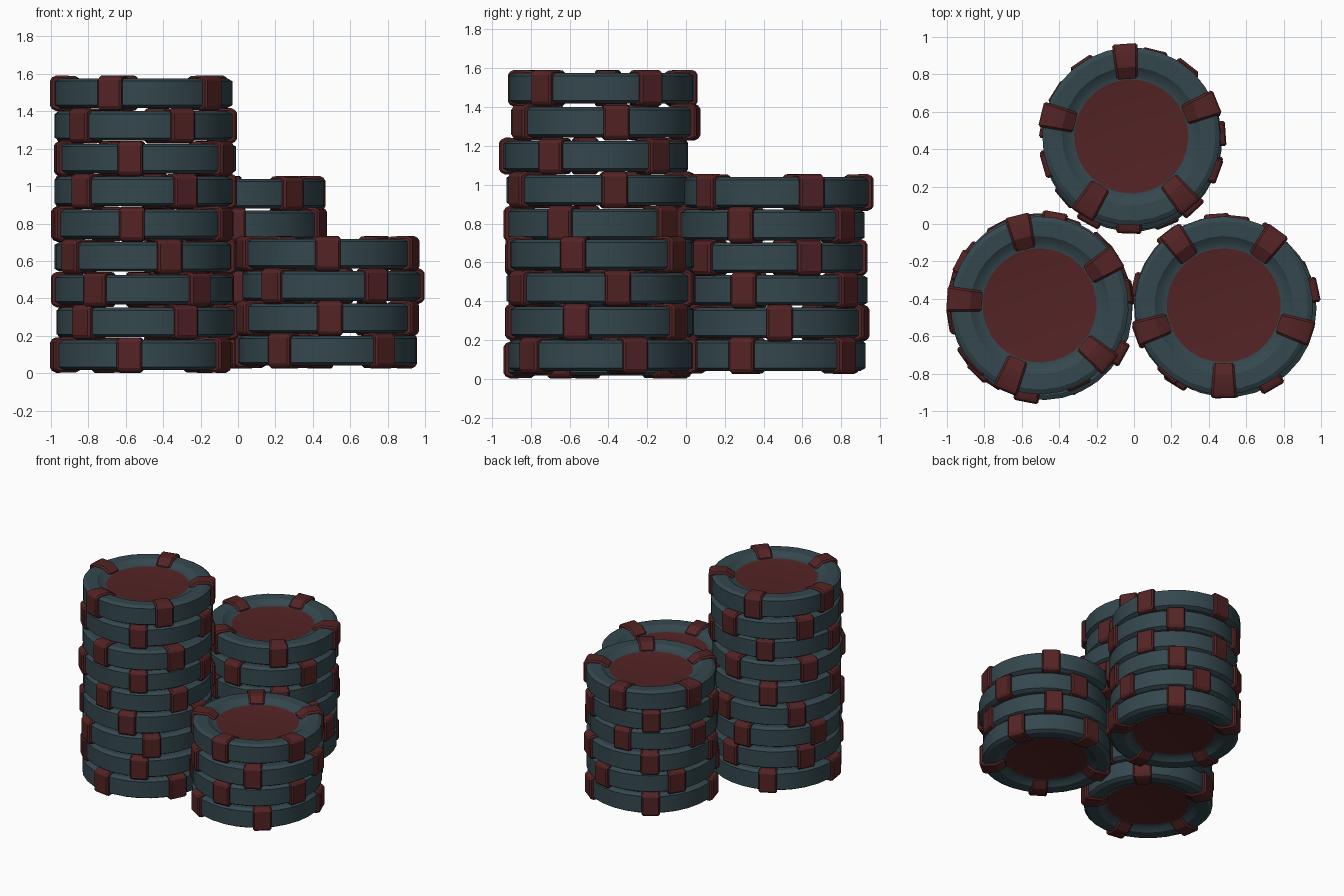
import bpy, bmesh, math
from mathutils import Matrix

if "Cube" in bpy.data.objects:
    bpy.data.objects.remove(bpy.data.objects["Cube"])


def material(name, rgb):
    m = bpy.data.materials.new(name)
    m.diffuse_color = (*rgb, 1)
    m.use_nodes = True
    m.node_tree.nodes["Principled BSDF"].inputs["Base Color"].default_value = m.diffuse_color
    return m


TEAL = material("dark teal", (0.034, 0.063, 0.075))
RED = material("dark red", (0.088, 0.017, 0.018))
SIDES = 30


def finish(bm, name, mats):
    bmesh.ops.recalc_face_normals(bm, faces=bm.faces)
    me = bpy.data.meshes.new(name)
    bm.to_mesh(me)
    bm.free()
    for m in mats:
        me.materials.append(m)
    me.polygons.foreach_set("use_smooth", [True] * len(me.polygons))
    me.set_sharp_from_angle(angle=math.radians(28))
    return me


def chip_body():
    # lathed rim with recessed red discs on both faces
    half = [(0.305, 0.045), (0.335, 0.05), (0.37, 0.076), (0.45, 0.079), (0.476, 0.064)]
    prof = half + [(r, -z) for r, z in reversed(half)]
    bm = bmesh.new()
    rings = []
    for r, z in prof:
        rings.append([bm.verts.new((r * math.cos(2 * math.pi * k / SIDES),
                                    r * math.sin(2 * math.pi * k / SIDES), z))
                      for k in range(SIDES)])
    for a, b in zip(rings, rings[1:]):
        for k in range(SIDES):
            n = (k + 1) % SIDES
            bm.faces.new((a[k], a[n], b[n], b[k]))
    for ring in (rings[0], rings[-1]):
        bm.faces.new(ring).material_index = 1
    return finish(bm, "chip_body", (TEAL, RED))


def chip_clips():
    # five tapered blocks wrapped around the rim
    half = [(0.308, 0.055), (0.37, 0.092), (0.465, 0.095), (0.496, 0.08)]
    prof = half + [(r, -z) for r, z in reversed(half)]
    bm = bmesh.new()
    for k in range(5):
        rot = Matrix.Rotation(math.radians(72 * k), 4, 'Z')
        sides = []
        for s in (-1, 1):
            sides.append([bm.verts.new(rot @ Matrix.Translation(
                (r, s * (0.055 + (r - 0.308) * 0.075), z)).translation) for r, z in prof])
        bm.faces.new(sides[0])
        bm.faces.new(sides[1])
        n = len(prof)
        for i in range(n):
            j = (i + 1) % n
            bm.faces.new((sides[0][i], sides[0][j], sides[1][j], sides[1][i]))
    bmesh.ops.recalc_face_normals(bm, faces=bm.faces)
    edges = [e for e in bm.edges if e.calc_face_angle() > math.radians(60)]
    bmesh.ops.bevel(bm, geom=edges, offset=0.011, segments=1, affect='EDGES')
    return finish(bm, "chip_clips", (RED,))


body, clips = chip_body(), chip_clips()

# stacks: first chip height, spacing, then (x, y, turn) for each chip from the bottom
stacks = {
    "left": (0.097, 0.175, [(-0.505, -0.44, 45), (-0.495, -0.44, 9), (-0.505, -0.44, 21),
                            (-0.505, -0.44, 71), (-0.5, -0.44, 46), (-0.505, -0.45, 10),
                            (-0.485, -0.465, 43), (-0.505, -0.425, 8), (-0.505, -0.435, 32)]),
    "right": (0.12, 0.173, [(0.475, -0.44, 22), (0.475, -0.435, 56),
                            (0.5, -0.45, 12), (0.48, -0.435, 54)]),
    "back": (0.12, 0.168, [(-0.01, 0.45, 52), (-0.005, 0.45, 4), (-0.01, 0.46, 52),
                           (-0.01, 0.435, 25), (-0.01, 0.445, 52), (-0.015, 0.468, 22)]),
}
for stack, (z0, pitch, chips) in stacks.items():
    for i, (x, y, turn) in enumerate(chips):
        for part, me in (("body", body), ("clips", clips)):
            ob = bpy.data.objects.new(f"{stack}_chip_{i + 1}_{part}", me)
            ob.location = (x, y, z0 + pitch * i)
            ob.rotation_euler.z = math.radians(turn)
            bpy.context.collection.objects.link(ob)
